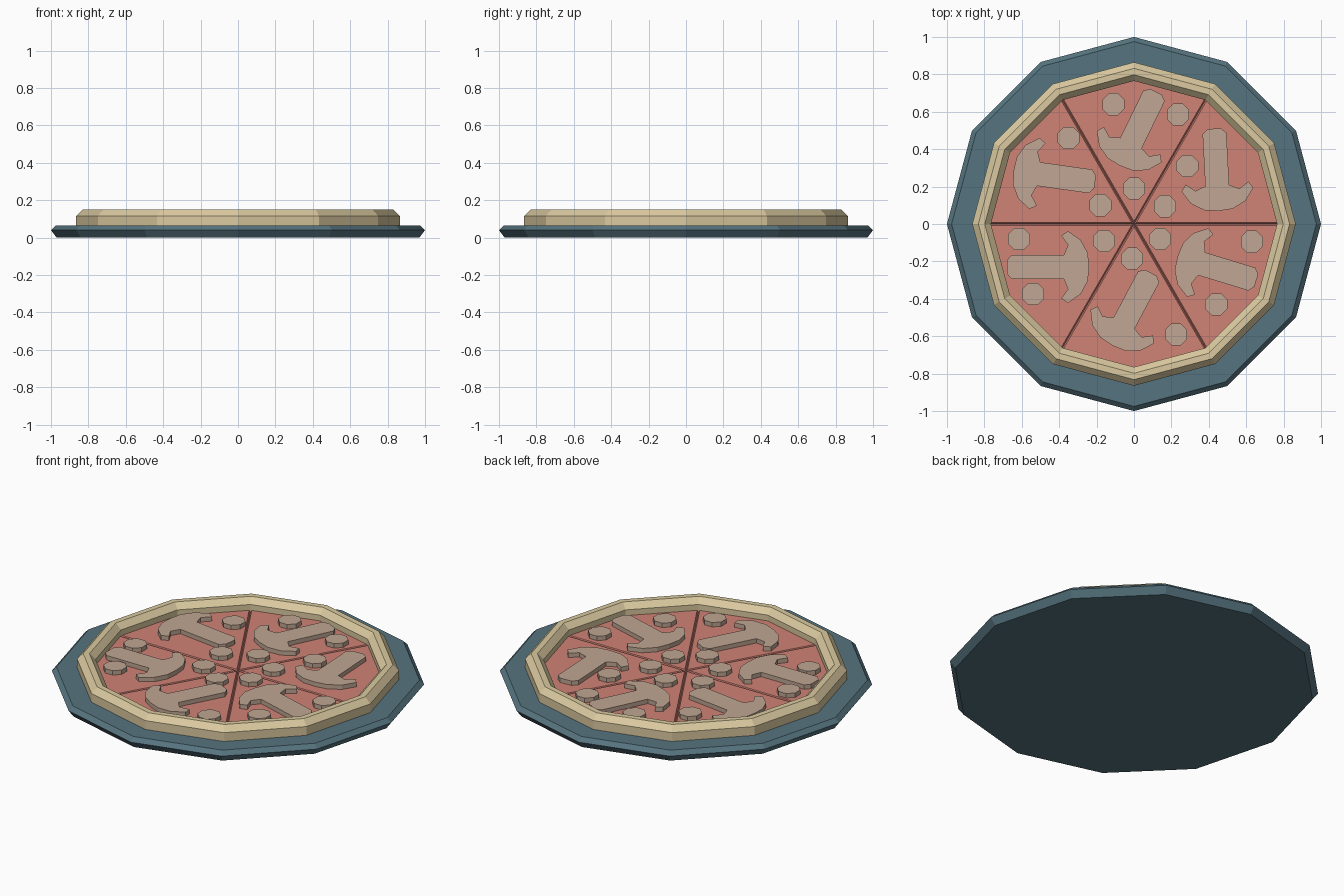
import bpy, bmesh
from math import sin, cos, radians, pi
from mathutils import Vector, Matrix

if "Cube" in bpy.data.objects:
    bpy.data.objects.remove(bpy.data.objects["Cube"])

SIDES = 12
SAUCE_Z = 0.082
TOPPING_Z = 0.108


def material(name, r, g, b):
    m = bpy.data.materials.new(name)
    lin = [((c / 255 + 0.055) / 1.055) ** 2.4 for c in (r, g, b)]
    m.diffuse_color = (*lin, 1)
    m.use_nodes = True
    m.node_tree.nodes["Principled BSDF"].inputs["Base Color"].default_value = m.diffuse_color
    return m


PLATE = material("slate blue", 86, 116, 127)
CRUST = material("crust cream", 219, 202, 160)
SAUCE = material("tomato red", 208, 130, 117)
TOPPING = material("mushroom tan", 192, 166, 147)


def finish(name, bm, mat):
    bmesh.ops.recalc_face_normals(bm, faces=bm.faces)
    me = bpy.data.meshes.new(name)
    bm.to_mesh(me)
    bm.free()
    me.materials.append(mat)
    ob = bpy.data.objects.new(name, me)
    bpy.context.collection.objects.link(ob)
    return ob


def lathe(name, profile, mat, closed):
    """Twelve-sided turned part; an open profile is capped top and bottom."""
    bm = bmesh.new()
    loops = [[bm.verts.new((r * cos(2 * pi * i / SIDES), r * sin(2 * pi * i / SIDES), z))
              for i in range(SIDES)] for r, z in profile]
    pairs = list(zip(loops, loops[1:]))
    if closed:
        pairs.append((loops[-1], loops[0]))
    else:
        bm.faces.new(loops[0])
        bm.faces.new(loops[-1])
    for a, b in pairs:
        for i in range(SIDES):
            j = (i + 1) % SIDES
            bm.faces.new((a[i], a[j], b[j], b[i]))
    return finish(name, bm, mat)


def slab(name, outline, z0, z1, matrix, mat):
    """Flat outline extruded upwards."""
    bm = bmesh.new()
    low = [bm.verts.new(matrix @ Vector((x, y, z0))) for x, y in outline]
    high = [bm.verts.new(matrix @ Vector((x, y, z1))) for x, y in outline]
    bm.faces.new(low)
    bm.faces.new(high)
    n = len(outline)
    for i in range(n):
        j = (i + 1) % n
        bm.faces.new((low[i], low[j], high[j], high[i]))
    return finish(name, bm, mat)


# Plate and crust ring
lathe("plate", [(0.97, 0), (1.0, 0.04), (0.975, 0.064)], PLATE, False)
lathe("crust", [(0.865, 0.06), (0.865, 0.116), (0.832, 0.149),
                (0.798, 0.149), (0.765, 0.116), (0.765, 0.06)], CRUST, True)

# Six sauce slices with sloped sides, leaving V grooves between them
GAP, R = 0.007, 0.768
for k in range(6):
    bm = bmesh.new()
    a = [radians(60 * k + d) for d in (0, 30, 60)]
    rim = [Vector((R * cos(t), R * sin(t), 0)) for t in a]
    mid = Vector((cos(a[1]), sin(a[1]), 0))
    off0 = Vector((-sin(a[0]), cos(a[0]), 0)) * GAP
    off2 = Vector((sin(a[2]), -cos(a[2]), 0)) * GAP
    bottom = [Vector((0, 0, 0))] + rim
    top = [mid * GAP * 2, rim[0] + off0, rim[1], rim[2] + off2]
    low = [bm.verts.new(p + Vector((0, 0, SAUCE_Z - 0.012))) for p in bottom]
    high = [bm.verts.new(p + Vector((0, 0, SAUCE_Z))) for p in top]
    bm.faces.new(low)
    bm.faces.new(high)
    for i in range(4):
        j = (i + 1) % 4
        bm.faces.new((low[i], low[j], high[j], high[i]))
    finish("sauce_slice", bm, SAUCE)

# Mushroom slices: mirrored half outline, cap pointing along +x
half = [(-0.305, 0.035), (-0.28, 0.064), (0.0, 0.064), (0.022, 0.118), (-0.014, 0.168),
        (0.022, 0.192), (0.09, 0.145), (0.128, 0.075)]
outline = half + [(0.135, 0)] + [(x, -y) for x, y in reversed(half)]
for x, y, angle in [(-0.375, -0.23, 0), (0.362, -0.213, 163), (-0.51, 0.267, 172),
                    (-0.016, 0.433, 244), (0.445, 0.205, 273), (-0.053, -0.53, 242)]:
    m = Matrix.Translation((x, y, 0)) @ Matrix.Rotation(radians(angle), 4, 'Z')
    slab("mushroom_slice", outline, SAUCE_Z - 0.005, TOPPING_Z, m, TOPPING)

# Round toppings: small octagonal discs
octagon = [(0.064 * cos(radians(22.5 + 45 * i)), 0.064 * sin(radians(22.5 + 45 * i)))
           for i in range(8)]
for x, y in [(-0.11, 0.64), (0.235, 0.585), (-0.35, 0.46), (0.285, 0.31), (0, 0.19),
             (-0.18, 0.10), (0.165, 0.095), (-0.615, -0.08), (-0.54, -0.375),
             (-0.16, -0.09), (0.14, -0.08), (-0.01, -0.185), (0.63, -0.095),
             (0.44, -0.43), (0.225, -0.59)]:
    slab("round_topping", octagon, SAUCE_Z - 0.005, TOPPING_Z,
         Matrix.Translation((x, y, 0)), TOPPING)
